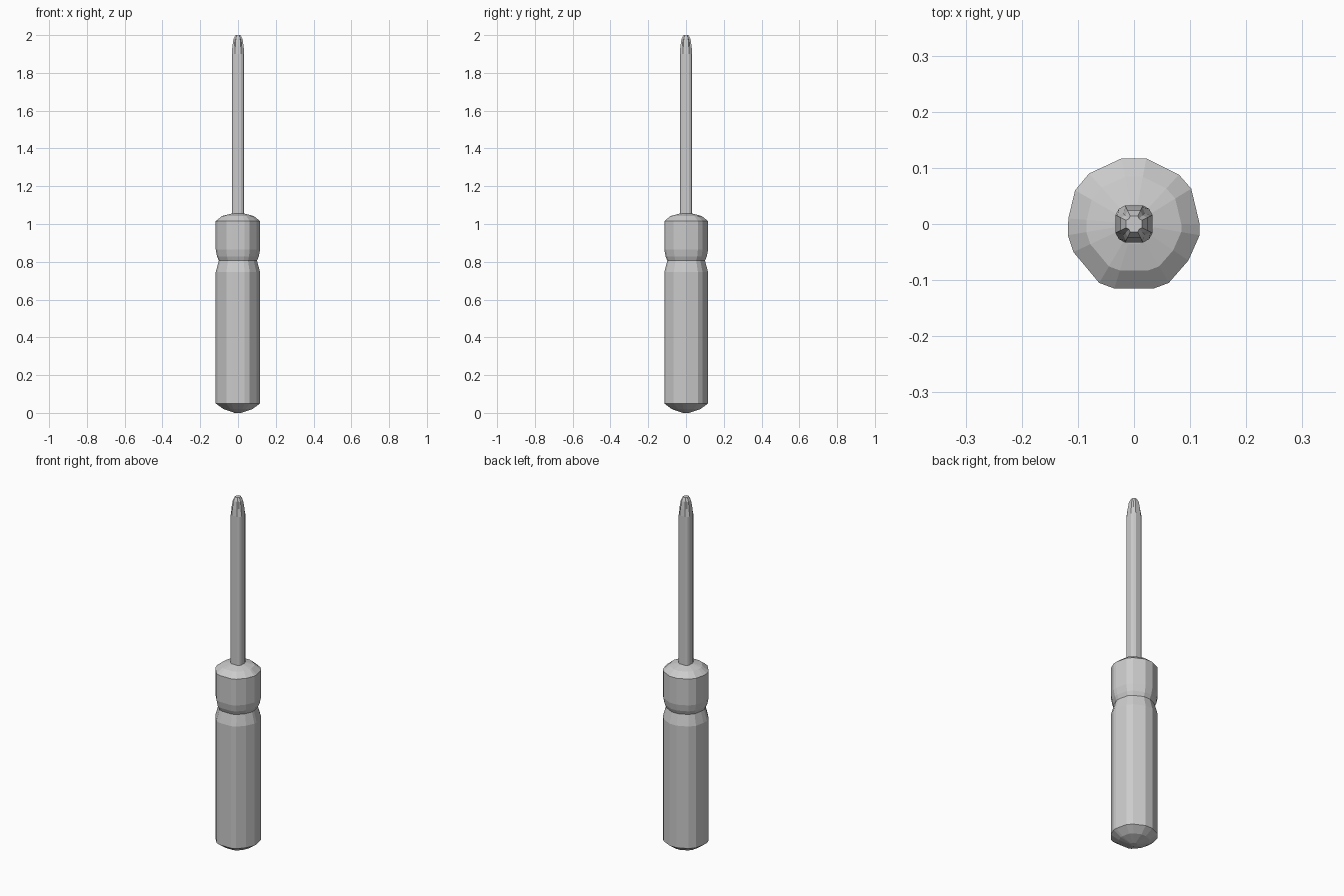
import bpy, bmesh

if "Cube" in bpy.data.objects:
    bpy.data.objects.remove(bpy.data.objects["Cube"])


def loft(name, section, levels):
    """Stack scaled copies of a cross-section; levels are (scale, z)."""
    bm = bmesh.new()
    rings = [[bm.verts.new((x * s, y * s, z)) for x, y in section] for s, z in levels]
    n = len(section)
    for a, b in zip(rings, rings[1:]):
        for i in range(n):
            j = (i + 1) % n
            bm.faces.new((a[i], a[j], b[j], b[i]))
    bm.faces.new(rings[0])
    bm.faces.new(rings[-1])
    bmesh.ops.recalc_face_normals(bm, faces=bm.faces)
    mesh = bpy.data.meshes.new(name)
    bm.to_mesh(mesh)
    bm.free()
    obj = bpy.data.objects.new(name, mesh)
    bpy.context.collection.objects.link(obj)
    return obj


# Faceted grip with a waist near the top and domed ends
grip_section = [
    (0.022, 0.117), (0.08, 0.088), (0.102, 0.063), (0.117, 0.0),
    (0.117, -0.02), (0.097, -0.065), (0.062, -0.105), (0.035, -0.115),
    (-0.035, -0.115), (-0.062, -0.105), (-0.108, -0.05), (-0.118, -0.02),
    (-0.117, 0.01), (-0.105, 0.06), (-0.08, 0.09), (-0.022, 0.117)]
loft("handle", grip_section, [
    (0.15, 0.0), (0.65, 0.02), (1.0, 0.05), (1.0, 0.745), (0.86, 0.806),
    (0.94, 0.828), (1.0, 0.865), (1.0, 1.015), (0.72, 1.042), (0.3, 1.055)])

# Shaft: rounded square bar tapering to a blunt point
w, c = 0.033, 0.016
shaft_section = [(w, -c), (w, c), (0.027, 0.027), (c, w), (-c, w), (-0.027, 0.027),
                 (-w, c), (-w, -c), (-0.027, -0.027), (-c, -w), (c, -w), (0.027, -0.027)]
shaft = loft("shaft", shaft_section, [
    (1.0, 1.03), (1.0, 1.90), (0.9, 1.94), (0.72, 1.98), (0.42, 2.0)])

# Shallow corner flutes on the driving tip
for v in shaft.data.vertices:
    if v.co.z > 1.93 and abs(abs(v.co.x) - abs(v.co.y)) < 0.001:
        v.co.x *= 0.8
        v.co.y *= 0.8
